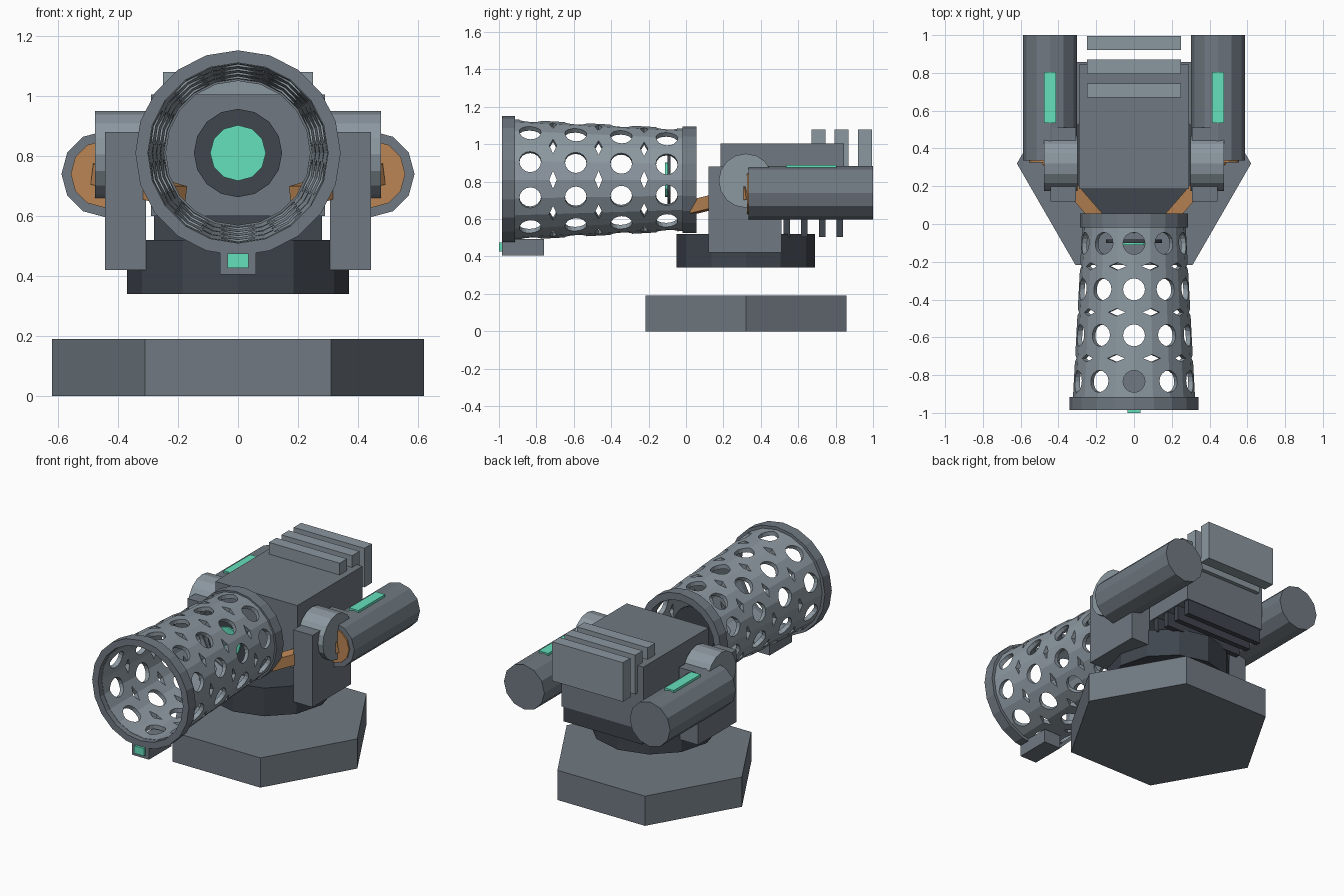
import bpy, bmesh, math
from mathutils import Vector, Matrix

if "Cube" in bpy.data.objects:
    bpy.data.objects.remove(bpy.data.objects["Cube"])

AXIS_Z = 0.81   # height of the barrel axis


def material(name, rgb):
    m = bpy.data.materials.new(name)
    m.diffuse_color = (*rgb, 1)
    m.use_nodes = True
    m.node_tree.nodes["Principled BSDF"].inputs["Base Color"].default_value = m.diffuse_color
    return m


DARK = material("dark_metal", (0.05, 0.06, 0.075))
STEEL = material("steel", (0.16, 0.19, 0.22))
LIGHT = material("light_steel", (0.26, 0.31, 0.35))
GREEN = material("glow_green", (0.13, 0.75, 0.5))
ORANGE = material("copper", (0.5, 0.24, 0.09))


def finish(name, bm, mat):
    bmesh.ops.recalc_face_normals(bm, faces=bm.faces)
    me = bpy.data.meshes.new(name)
    bm.to_mesh(me)
    bm.free()
    ob = bpy.data.objects.new(name, me)
    bpy.context.collection.objects.link(ob)
    if mat:
        me.materials.append(mat)
    return ob


def box(name, x, y, z, mat=STEEL):
    bm = bmesh.new()
    bmesh.ops.create_cube(bm, size=1)
    for v in bm.verts:
        v.co = Vector(r[0] + (c + 0.5) * (r[1] - r[0]) for c, r in zip(v.co, (x, y, z)))
    return finish(name, bm, mat)


def on_axis(axis, a, b, t):
    return {"x": (t, a, b), "y": (a, t, b), "z": (a, b, t)}[axis]


def prism(name, axis, n, r, centre, span, mat=STEEL):
    """n-sided cylinder along an axis; centre is given in the other two axes."""
    bm = bmesh.new()
    rings = [[bm.verts.new(on_axis(axis, centre[0] + r * math.cos(i * math.tau / n),
                                   centre[1] + r * math.sin(i * math.tau / n), t))
              for i in range(n)] for t in span]
    for ring in rings:
        bm.faces.new(ring)
    for i in range(n):
        j = (i + 1) % n
        bm.faces.new((rings[0][i], rings[0][j], rings[1][j], rings[1][i]))
    return finish(name, bm, mat)


def tube(name, profile, n, mat=STEEL):
    """Closed (radius, y) profile revolved around the barrel axis."""
    bm = bmesh.new()
    rings = [[bm.verts.new((r * math.cos(i * math.tau / n), y,
                            AXIS_Z + r * math.sin(i * math.tau / n)))
              for r, y in profile] for i in range(n)]
    m = len(profile)
    for i in range(n):
        a, b = rings[i], rings[(i + 1) % n]
        for k in range(m):
            l = (k + 1) % m
            bm.faces.new((a[k], a[l], b[l], b[k]))
    return finish(name, bm, mat)


def beam(name, p, q, w, h, mat):
    p, q = Vector(p), Vector(q)
    d = q - p
    bm = bmesh.new()
    bmesh.ops.create_cube(bm, size=1, matrix=Matrix.Translation((p + q) / 2)
                          @ d.to_track_quat('Y', 'Z').to_matrix().to_4x4()
                          @ Matrix.Diagonal((w, d.length, h, 1)))
    return finish(name, bm, mat)


# base and turntable
prism("base", "z", 6, 0.62, (0, 0.32), (0, 0.19))
prism("turntable", "z", 12, 0.37, (0, 0.32), (0.34, 0.52), DARK)

# main body with cooling plates above and fins below
box("body", (-0.29, 0.29), (0.185, 0.845), (0.60, 1.005))
for i in range(3):
    y = 0.67 + i * 0.125
    box(f"cooling_plate_{i}", (-0.25, 0.25), (y, y + 0.075), (0.83, 1.08), LIGHT)
for i in range(4):
    y = 0.52 + i * 0.095
    box(f"under_fin_{i}", (-0.28, 0.28), (y, y + 0.035), (0.505, 0.61), DARK)

# yoke arms, pivots, side canisters and struts
for s, side in ((-1, "left"), (1, "right")):
    def span(a, b):
        return tuple(sorted((s * a, s * b)))
    box(f"yoke_arm_{side}", span(0.307, 0.443), (0.12, 0.51), (0.42, 0.88))
    prism(f"pivot_{side}", "x", 16, 0.145, (0.32, 0.805), span(0.30, 0.477), LIGHT)
    prism(f"canister_{side}", "y", 12, 0.143, (s * 0.445, 0.74), (0.335, 1.0))
    prism(f"canister_cap_{side}", "y", 12, 0.112, (s * 0.445, 0.74), (0.325, 0.345), ORANGE)
    box(f"canister_light_{side}", span(0.412, 0.477), (0.535, 0.805), (0.865, 0.89), GREEN)
    beam(f"strut_{side}", (s * 0.20, 0.04, 0.665), (s * 0.46, 0.34, 0.74), 0.07, 0.07, ORANGE)

# perforated tapering barrel shroud
shroud = tube("barrel_shroud", [(0.325, -0.95), (0.272, 0.02), (0.245, 0.02), (0.298, -0.95)], 20, LIGHT)
cut = bmesh.new()


def radial_cutter(y, angle, n, ry, rt):
    """Prism pointing outward from the barrel axis."""
    out = Vector((math.cos(angle), 0, math.sin(angle)))
    tan = Vector((-math.sin(angle), 0, math.cos(angle)))
    rings = []
    for d in (0.21, 0.40):
        c = Vector((0, y, AXIS_Z)) + out * d
        rings.append([cut.verts.new(c + tan * rt * math.cos(k * math.tau / n)
                                    + Vector((0, ry * math.sin(k * math.tau / n), 0)))
                      for k in range(n)])
    for ring in rings:
        cut.faces.new(ring)
    for k in range(n):
        j = (k + 1) % n
        cut.faces.new((rings[0][k], rings[0][j], rings[1][j], rings[1][k]))


for k in range(10):
    for row in range(4):
        radial_cutter(-0.833 + row * 0.2435, math.radians(18 + 36 * k), 16, 0.058, 0.058)
    for row in range(3):
        radial_cutter(-0.711 + row * 0.2435, math.radians(36 * k), 4, 0.02, 0.048)
cutter = finish("shroud_cutter", cut, None)
cutter.hide_render = True
mod = shroud.modifiers.new("holes", 'BOOLEAN')
mod.operation = 'DIFFERENCE'
mod.solver = 'EXACT'
mod.object = cutter
bpy.context.view_layer.objects.active = shroud
bpy.ops.object.modifier_apply(modifier=mod.name)
bpy.data.objects.remove(cutter)

# end rings and emitter inside the barrel
tube("muzzle_ring", [(0.342, -0.985), (0.342, -0.915), (0.30, -0.915), (0.30, -0.985)], 20)
tube("rear_ring", [(0.285, -0.018), (0.285, 0.055), (0.24, 0.055), (0.24, -0.018)], 20)
prism("emitter_plate", "y", 16, 0.147, (0, AXIS_Z), (-0.10, -0.083), DARK)
prism("emitter_lens", "y", 12, 0.093, (0, AXIS_Z), (-0.112, -0.10), GREEN)

# sensor under the muzzle
box("sensor_housing", (-0.06, 0.06), (-0.985, -0.76), (0.405, 0.492))
box("sensor_lens", (-0.035, 0.035), (-1.0, -0.98), (0.427, 0.475), GREEN)
